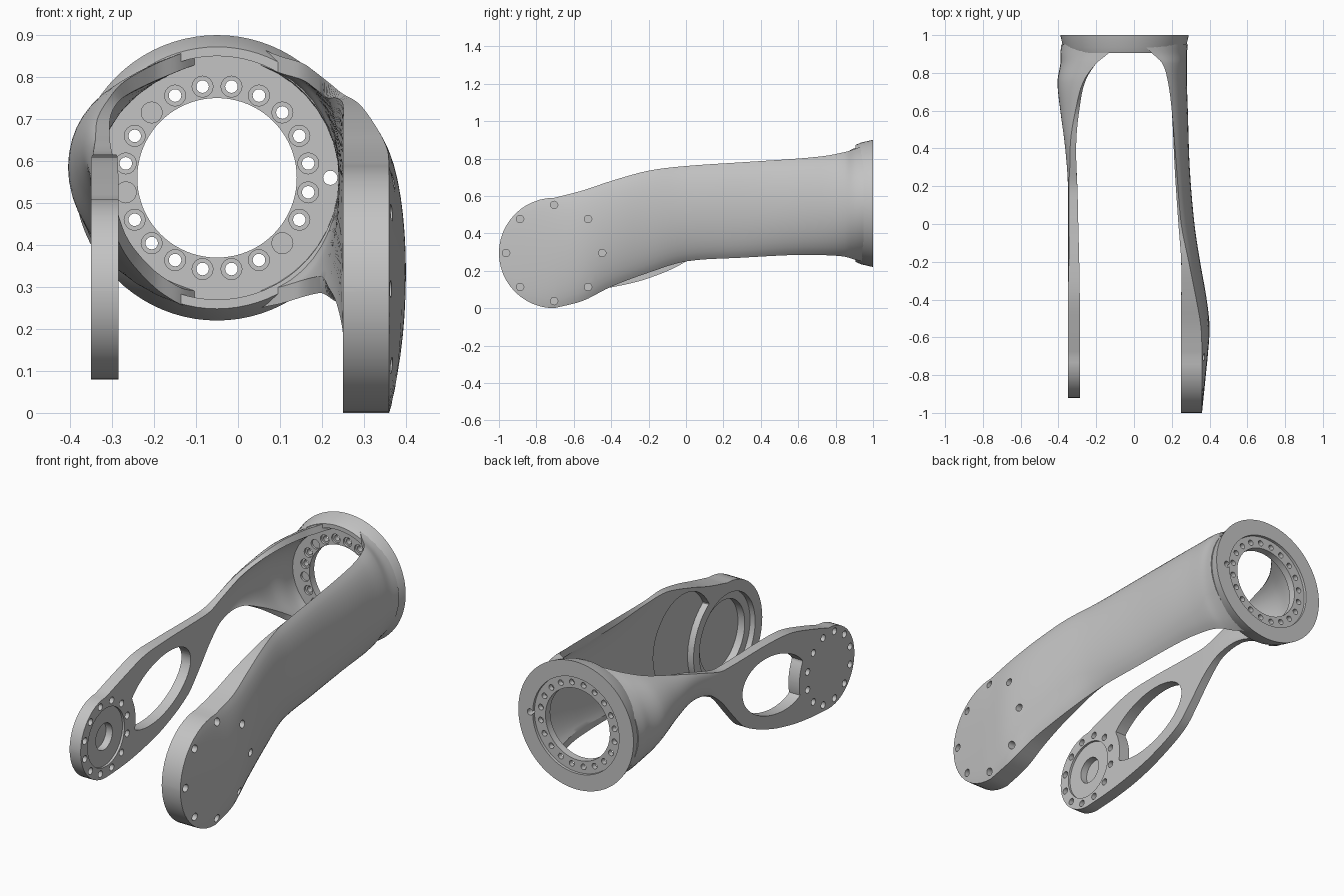
import bpy, bmesh, math
from math import sin, cos, pi

cube = bpy.data.objects.get("Cube")
if cube:
    bpy.data.objects.remove(cube, do_unlink=True)

metal = bpy.data.materials.new("light grey metal")
metal.use_nodes = True
GREY = (0.55, 0.55, 0.55, 1)
metal.diffuse_color = GREY
metal.node_tree.nodes["Principled BSDF"].inputs["Base Color"].default_value = GREY

PIVOT = (-0.705, 0.295)      # y, z of the joint axis
RING = (-0.05, 0.56)         # x, z of the ring axis


def make_object(name, bm):
    bmesh.ops.recalc_face_normals(bm, faces=bm.faces[:])
    mesh = bpy.data.meshes.new(name)
    bm.to_mesh(mesh)
    bm.free()
    mesh.materials.append(metal)
    obj = bpy.data.objects.new(name, mesh)
    bpy.context.collection.objects.link(obj)
    return obj


def skin(bm, loops, close=False):
    """Join equal closed loops of points into a tube, capped or closed on itself."""
    rows = [[bm.verts.new(p) for p in loop] for loop in loops]
    n = len(rows[0])
    pairs = list(zip(rows, rows[1:])) + ([(rows[-1], rows[0])] if close else [])
    for a, b in pairs:
        for i in range(n):
            j = (i + 1) % n
            bm.faces.new((a[i], a[j], b[j], b[i]))
    if not close:
        bm.faces.new(rows[0])
        bm.faces.new(rows[-1])


def circle(c, r, n=32):
    return [(c[0] + r * cos(2 * pi * i / n), c[1] + r * sin(2 * pi * i / n)) for i in range(n)]


def bolt_circle(c, r, count, hole, start=0.0):
    angles = [start + 2 * pi * i / count for i in range(count)]
    return [circle((c[0] + r * cos(a), c[1] + r * sin(a)), hole, 16) for a in angles]


def oval(c, ry, rz, tilt, keep):
    """Oval outline pushed away from the joint so that a round pad of radius keep stays."""
    out = []
    for p, q in circle((0, 0), 1, 64):
        p, q = p * ry, q * rz
        y = c[0] + p * cos(tilt) - q * sin(tilt) - PIVOT[0]
        z = c[1] + p * sin(tilt) + q * cos(tilt) - PIVOT[1]
        k = max(1, keep / math.hypot(y, z))
        out.append((PIVOT[0] + y * k, PIVOT[1] + z * k))
    return out


def cut(obj, outlines, start, end, axis="x"):
    """Cut prisms with the given outlines out of the part."""
    bm = bmesh.new()
    for pts in outlines:
        skin(bm, [[(t, p, q) if axis == "x" else (p, t, q) for p, q in pts] for t in (start, end)])
    cutter = make_object("cutter", bm)
    cutter.hide_render = True
    mod = obj.modifiers.new("cut", "BOOLEAN")
    mod.operation, mod.solver, mod.object = "DIFFERENCE", "EXACT", cutter
    bpy.context.view_layer.objects.active = obj
    bpy.ops.object.modifier_apply(modifier=mod.name)
    bpy.data.objects.remove(cutter, do_unlink=True)


def refine(rows, steps=5):
    """Smooth interpolation through the arm stations."""
    def slope(i, k):
        a, b = rows[max(i - 1, 0)], rows[min(i + 1, len(rows) - 1)]
        return (b[k] - a[k]) / (b[0] - a[0])
    out = []
    for i in range(len(rows) - 1):
        a, b = rows[i], rows[i + 1]
        d = b[0] - a[0]
        for s in range(steps):
            t = s / steps
            h = t * t * (3 - 2 * t)
            row = [a[0] + d * t]
            for k in range(1, len(a)):
                row.append(a[k] + (b[k] - a[k]) * h + d * t * (1 - t)
                           * ((1 - t) * slope(i, k) - t * slope(i + 1, k)))
            out.append(row)
    return out + [list(rows[-1])]


def arm(name, side, rows, radius, tip_out):
    """Loft: y, bottom, top, wall, inner edge, inner middle, outer edge, outer middle."""
    sections = refine(rows)
    last = rows[-1]
    for i in range(1, 13):
        a = min(i / 12 * pi / 2, 1.55)
        h = radius * cos(a)
        f = sin(a)
        sections.append([PIVOT[0] - radius * f, PIVOT[1] - h, PIVOT[1] + h, 0, last[4], last[5],
                         last[6], last[7] + (tip_out - last[7]) * f])
    n, bow = 16, 1.2
    loops = []
    for y, zb, zt, wall, ie, im, oe, om in sections:
        mid, h = (zb + zt) / 2, (zt - zb) / 2

        def curve(edge, middle, half):
            pts = []
            for i in range(n + 1):
                t = bow * (2 * i / n - 1)
                x = edge + (middle - edge) * (cos(t) - cos(bow)) / (1 - cos(bow))
                pts.append((side * x, y, mid + half * sin(t) / sin(bow)))
            return pts
        loops.append(curve(oe, om, h) + curve(ie, im, h - max(wall, 0))[::-1])
    bm = bmesh.new()
    skin(bm, loops)
    return make_object(name, bm)


# Mounting ring at the back, with a drilled inner plate
profile = [(0.19, 0.945), (0.29, 0.945), (0.29, 0.905), (0.312, 0.905), (0.325, 0.935),
           (0.34, 1.0), (0.255, 1.0), (0.255, 0.985), (0.19, 0.985)]
bm = bmesh.new()
skin(bm, [[(RING[0] + r * cos(a), y, RING[1] + r * sin(a)) for r, y in profile]
          for a in (2 * pi * i / 80 for i in range(80))], close=True)
ring = make_object("mounting_ring", bm)
cut(ring, bolt_circle(RING, 0.22, 20, 0.015, pi / 20)
    + [circle((RING[0] + 0.27, RING[1]), 0.017, 16)], 0.9, 1.1, "y")
cut(ring, bolt_circle(RING, 0.22, 20, 0.025, pi / 20), 0.9, 0.957, "y")

# Thick arm: a shell at the ring that becomes a solid round joint end
thick_arm = arm("thick_arm", 1, [
    (0.95, 0.25, 0.87, 0.04, 0.05, 0.24, 0.05, 0.285),
    (0.90, 0.26, 0.85, 0.04, 0.10, 0.24, 0.10, 0.28),
    (0.85, 0.275, 0.835, 0.04, 0.15, 0.24, 0.15, 0.28),
    (0.75, 0.283, 0.815, 0.04, 0.18, 0.24, 0.18, 0.28),
    (0.60, 0.285, 0.80, 0.04, 0.20, 0.24, 0.20, 0.285),
    (0.30, 0.27, 0.78, 0.03, 0.215, 0.245, 0.225, 0.295),
    (0.00, 0.25, 0.76, 0.01, 0.235, 0.25, 0.25, 0.32),
    (-0.20, 0.19, 0.735, 0, 0.25, 0.25, 0.29, 0.35),
    (-0.40, 0.115, 0.68, 0, 0.25, 0.25, 0.33, 0.385),
    (-0.55, 0.04, 0.63, 0, 0.25, 0.25, 0.355, 0.40),
    (-0.705, 0.0, 0.59, 0, 0.25, 0.25, 0.36, 0.39)], 0.295, 0.36)
cut(thick_arm, [oval((-0.33, 0.42), 0.25, 0.25, 0, 0.285)], 0.2, 0.285)
cut(thick_arm, [circle(PIVOT, 0.235, 64)], 0.2, 0.28)
cut(thick_arm, [circle(PIVOT, 0.19, 64)], 0.2, 0.32)
cut(thick_arm, bolt_circle(PIVOT, 0.257, 8, 0.02), 0.335, 0.5)

# Thin arm: a tongue from the ring, a narrow neck, an open oval and a round pad
thin_arm = arm("thin_arm", -1, [
    (0.95, 0.25, 0.87, 0.04, 0.10, 0.34, 0.10, 0.385),
    (0.90, 0.26, 0.855, 0.04, 0.14, 0.335, 0.14, 0.39),
    (0.85, 0.30, 0.83, 0.04, 0.20, 0.335, 0.20, 0.39),
    (0.75, 0.38, 0.79, 0.03, 0.26, 0.345, 0.27, 0.405),
    (0.60, 0.48, 0.745, 0.01, 0.29, 0.335, 0.31, 0.39),
    (0.45, 0.545, 0.70, 0, 0.305, 0.32, 0.335, 0.37),
    (0.30, 0.53, 0.65, 0, 0.305, 0.305, 0.34, 0.355),
    (0.20, 0.46, 0.62, 0, 0.30, 0.30, 0.345, 0.35),
    (0.10, 0.35, 0.615, 0, 0.297, 0.297, 0.345, 0.35),
    (0.00, 0.25, 0.615, 0, 0.295, 0.295, 0.345, 0.35),
    (-0.20, 0.16, 0.615, 0, 0.29, 0.29, 0.345, 0.35),
    (-0.38, 0.115, 0.605, 0, 0.287, 0.287, 0.35, 0.35),
    (-0.55, 0.09, 0.56, 0, 0.285, 0.285, 0.35, 0.35),
    (-0.705, 0.08, 0.51, 0, 0.285, 0.285, 0.35, 0.35)], 0.215, 0.35)
cut(thin_arm, [oval((-0.25, 0.38), 0.28, 0.155, 0.26, 0.25)], -0.5, -0.2)
cut(thin_arm, bolt_circle(PIVOT, 0.185, 12, 0.018, pi / 12), -0.5, -0.2)
cut(thin_arm, [circle(PIVOT, 0.155, 64)], -0.297, -0.2)
cut(thin_arm, [circle(PIVOT, 0.07, 48)], -0.335, -0.2)

# Smooth shading with sharp edges kept
for obj in (ring, thick_arm, thin_arm):
    bpy.ops.object.select_all(action="DESELECT")
    obj.select_set(True)
    bpy.context.view_layer.objects.active = obj
    bpy.ops.object.shade_smooth_by_angle(angle=math.radians(30))
